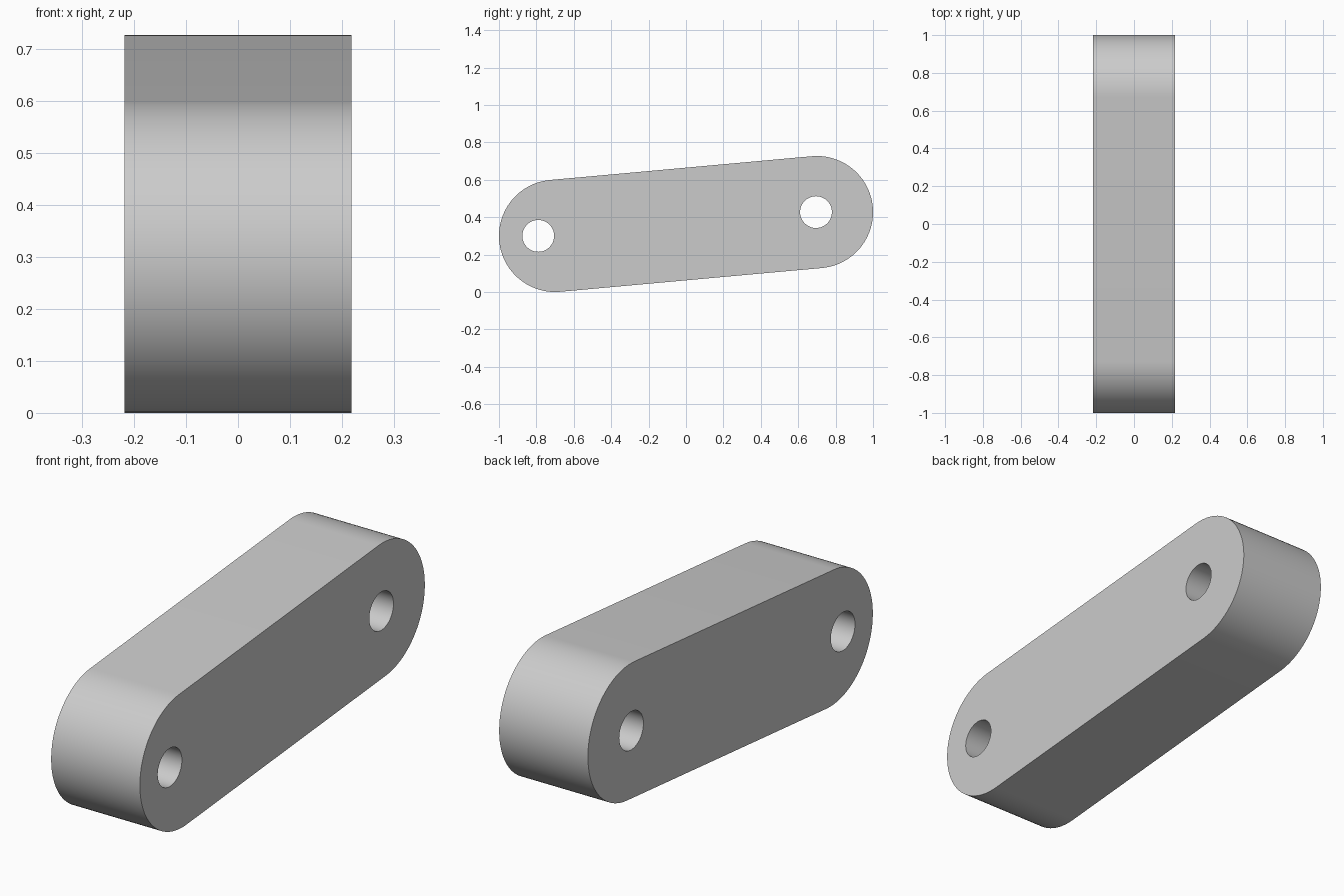
import bpy, bmesh
from math import pi, cos, sin, atan2, radians

cube = bpy.data.objects.get("Cube")
if cube:
    bpy.data.objects.remove(cube, do_unlink=True)

HALF_WIDTH = 0.218
END_RADIUS = 0.3
HOLE_RADIUS = 0.085
FRONT_END, BACK_END = (-0.7, 0.3), (0.7, 0.427)
HOLES = [(-0.79, 0.3), (0.695, 0.427)]

grey = bpy.data.materials.new("plain grey")
grey.use_nodes = True
colour = (0.6, 0.6, 0.6, 1)
grey.diffuse_color = colour
grey.node_tree.nodes["Principled BSDF"].inputs["Base Color"].default_value = colour


def arc(centre, radius, start, sweep, steps):
    """Points (y, z) along a circular arc."""
    angles = [start + sweep * i / steps for i in range(steps + 1)]
    return [(centre[0] + radius * cos(a), centre[1] + radius * sin(a)) for a in angles]


def prism(name, profile, half_width):
    """Extrude a side profile across the width."""
    bm = bmesh.new()
    face = bm.faces.new([bm.verts.new((-half_width, y, z)) for y, z in profile])
    side = bmesh.ops.extrude_face_region(bm, geom=[face])["geom"]
    moved = [v for v in side if isinstance(v, bmesh.types.BMVert)]
    bmesh.ops.translate(bm, verts=moved, vec=(2 * half_width, 0, 0))
    bmesh.ops.recalc_face_normals(bm, faces=bm.faces)
    mesh = bpy.data.meshes.new(name)
    bm.to_mesh(mesh)
    bm.free()
    mesh.materials.append(grey)
    obj = bpy.data.objects.new(name, mesh)
    bpy.context.collection.objects.link(obj)
    return obj


# Link body: two round ends joined by sloping straight sides
slope = atan2(BACK_END[1] - FRONT_END[1], BACK_END[0] - FRONT_END[0])
outline = (arc(BACK_END, END_RADIUS, slope - pi / 2, pi, 48)
           + arc(FRONT_END, END_RADIUS, slope + pi / 2, pi, 48))
link = prism("link_body", outline, HALF_WIDTH)

# Pin holes through both ends
bpy.context.view_layer.objects.active = link
for i, centre in enumerate(HOLES):
    circle = arc(centre, HOLE_RADIUS, 0, 2 * pi, 48)[:-1]
    cutter = prism(f"hole_cutter_{i + 1}", circle, HALF_WIDTH + 0.1)
    cutter.hide_render = True
    cut = link.modifiers.new("pin hole", "BOOLEAN")
    cut.operation = "DIFFERENCE"
    cut.solver = "EXACT"
    cut.object = cutter
    bpy.ops.object.modifier_apply(modifier=cut.name)
    bpy.data.objects.remove(cutter, do_unlink=True)

# Smooth curved walls with crisp rims
bpy.ops.object.select_all(action="DESELECT")
link.select_set(True)
bpy.ops.object.shade_smooth_by_angle(angle=radians(30))
